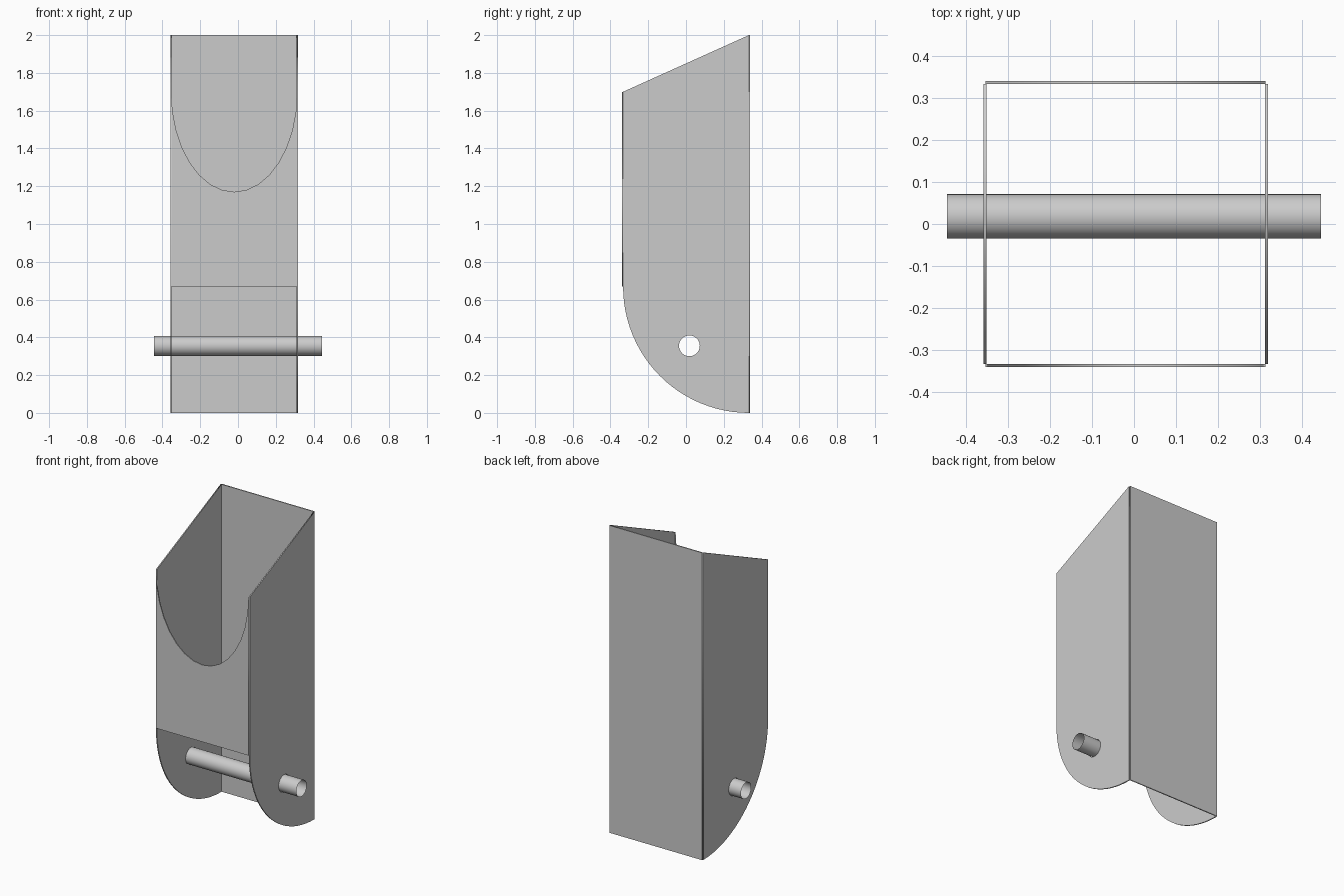
import bpy
from math import sin, cos, pi, radians

if "Cube" in bpy.data.objects:
    bpy.data.objects.remove(bpy.data.objects["Cube"])

T = 0.007      # sheet thickness
CX = -0.02     # centre of the box across x
W = 0.333      # half width of the box


def arc(cx, cy, rx, ry, a0, a1, n):
    return [(cx + rx * cos(a0 + (a1 - a0) * i / n),
             cy + ry * sin(a0 + (a1 - a0) * i / n)) for i in range(n + 1)]


def sheet(name, loops, loc, rot_z):
    """Upright flat sheet cut from outline loops (later loops are holes)."""
    cu = bpy.data.curves.new(name, 'CURVE')
    cu.dimensions = '2D'
    cu.fill_mode = 'BOTH'
    cu.extrude = T / 2
    for pts in loops:
        sp = cu.splines.new('POLY')
        sp.points.add(len(pts) - 1)
        for p, (x, y) in zip(sp.points, pts):
            p.co = (x, y, 0, 1)
        sp.use_cyclic_u = True
    ob = bpy.data.objects.new(name, cu)
    bpy.context.collection.objects.link(ob)
    ob.location = loc
    ob.rotation_euler = (radians(90), 0, rot_z)
    bpy.ops.object.select_all(action='DESELECT')
    bpy.context.view_layer.objects.active = ob
    ob.select_set(True)
    bpy.ops.object.convert(target='MESH')


# side panels: sloped top, rounded lower front, pin hole
PIN_Y, PIN_Z, PIN_R = 0.018, 0.355, 0.055
side = [(W, 2.0), (-W, 1.70)] + arc(W, 0.667, 2 * W, 0.667, pi, 1.5 * pi, 24)
hole = arc(PIN_Y, PIN_Z, PIN_R, PIN_R, 0, 2 * pi, 32)[:-1]
for name, s in (("left_side", -1), ("right_side", 1)):
    sheet(name, [side, hole], (CX + s * (W + T / 2 - 0.002), 0, 0), radians(90))

# back panel
sheet("back_panel", [[(-W, 0), (W, 0), (W, 2), (-W, 2)]],
      (CX, 0.34 - T / 2, 0), 0)

# front panel with scooped top edge
front = [(-W, 0.67), (W, 0.67)] + arc(0, 1.70, W, 0.53, 2 * pi, pi, 16)
sheet("front_panel", [front], (CX, -0.34 + T / 2, 0), 0)

# hollow cross pin
bpy.ops.mesh.primitive_cylinder_add(vertices=32, radius=PIN_R - 0.002, depth=0.89,
                                    end_fill_type='NOTHING',
                                    location=(0, PIN_Y, PIN_Z),
                                    rotation=(0, radians(90), 0))
pin = bpy.context.object
pin.name = "cross_pin"
bpy.ops.object.shade_smooth_by_angle()
